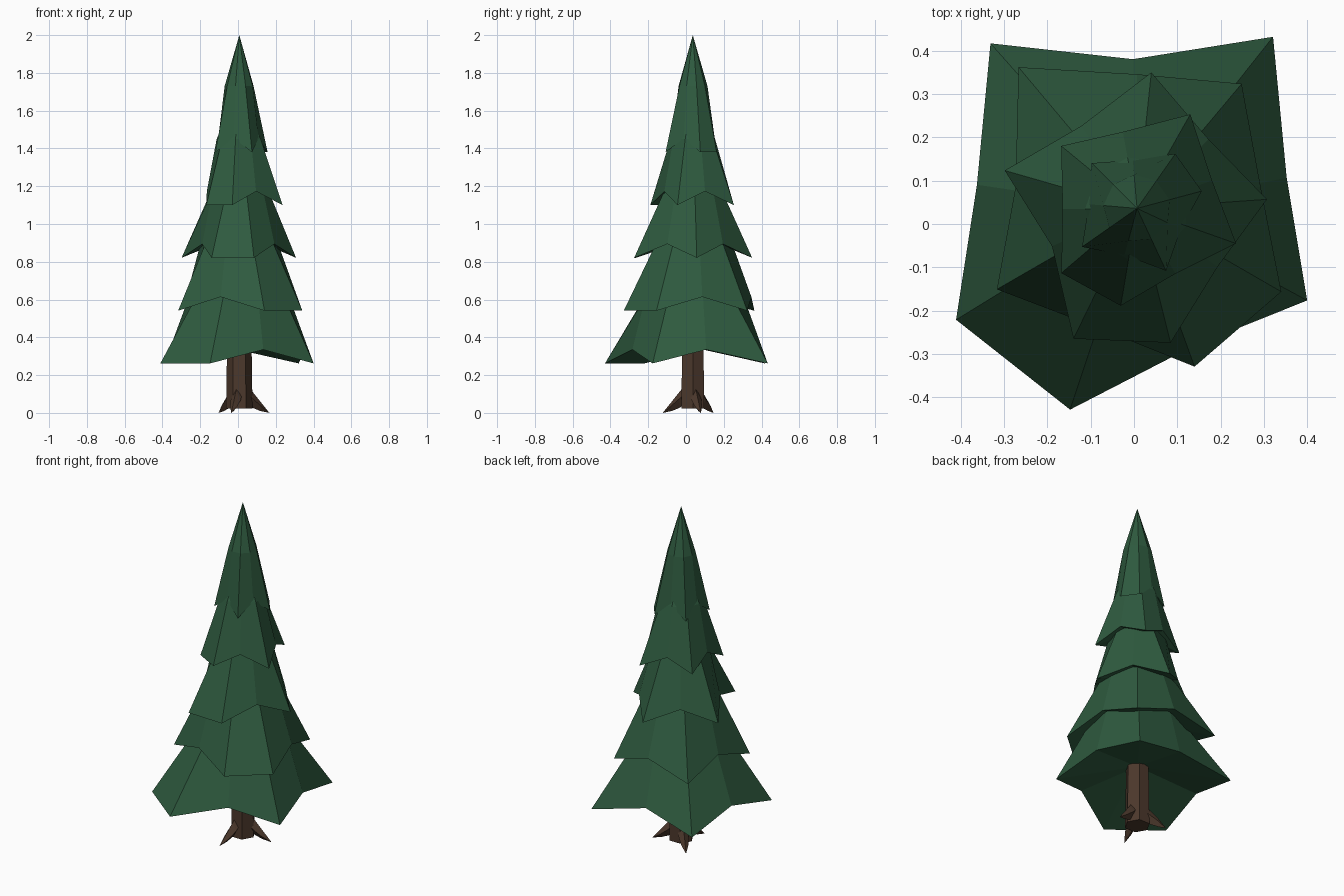
import bpy, bmesh, math
from mathutils import Vector

if "Cube" in bpy.data.objects:
    bpy.data.objects.remove(bpy.data.objects["Cube"])

CX, CY = 0.007, 0.036          # trunk axis


def material(name, rgb):
    m = bpy.data.materials.new(name)
    m.diffuse_color = (*rgb, 1)
    m.use_nodes = True
    m.node_tree.nodes["Principled BSDF"].inputs["Base Color"].default_value = m.diffuse_color
    return m


GREEN = material("pine_green", (0.028, 0.104, 0.050))
BROWN = material("bark_brown", (0.072, 0.040, 0.025))


def finish(bm, name, mat):
    bmesh.ops.recalc_face_normals(bm, faces=bm.faces)
    me = bpy.data.meshes.new(name)
    bm.to_mesh(me)
    bm.free()
    me.materials.append(mat)
    ob = bpy.data.objects.new(name, me)
    bpy.context.collection.objects.link(ob)
    return ob


def polar(r, deg, z):
    a = math.radians(deg)
    return Vector((CX + r * math.cos(a), CY + r * math.sin(a), z))


def skin(bm, rings):
    """Join consecutive closed rings with quads."""
    for lo, hi in zip(rings, rings[1:]):
        n = len(lo)
        for i in range(n):
            j = (i + 1) % n
            bm.faces.new((lo[i], lo[j], hi[j], hi[i]))


def fan(bm, ring, tip):
    for i in range(len(ring)):
        bm.faces.new((ring[i], ring[(i + 1) % len(ring)], tip))


def tier(name, z, start, mid_r, radii):
    """Nine-sided jagged cone: drooping tips, raised notches, hollow underside."""
    bm = bmesh.new()
    tips = (0, 1, 3, 5, 7)
    rim = [bm.verts.new(polar(r, start + 40 * i, z if i in tips else z + 0.073))
           for i, r in enumerate(radii)]
    mid = [bm.verts.new(polar(mid_r, start + 40 * i, z + 0.35)) for i in range(9)]
    skin(bm, [rim, mid])
    fan(bm, mid, bm.verts.new(polar(0, 0, z + 0.62)))
    fan(bm, rim, bm.verts.new(polar(0, 0, z + 0.13)))
    finish(bm, name, GREEN)


# foliage tiers, bottom to top
tier("foliage_1", 0.262, 211.6, 0.27,
     (.491, .49, .344, .447, .353, .506, .345, .51, .374))
tier("foliage_2", 0.541, 290, 0.21,
     (.389, .385, .29, .376, .31, .426, .285, .374, .29))
tier("foliage_3", 0.821, 244, 0.157,
     (.335, .32, .23, .301, .23, .316, .23, .318, .215))
tier("foliage_4", 1.10, 220.5, 0.12,
     (.23, .228, .175, .243, .185, .25, .18, .227, .172))
tier("foliage_5", 1.38, 15, 0.078,
     (.155, .154, .112, .148, .112, .155, .112, .159, .112))

# trunk
bm = bmesh.new()
rings = [[bm.verts.new(polar(r, 60 * i, z)) for i in range(6)]
         for r, z in ((0.07, 0.022), (0.062, 0.55))]
skin(bm, rings)
bm.faces.new(rings[0])
bm.faces.new(rings[1])
finish(bm, "trunk", BROWN)

# three curved, tapering roots
for k, (ang, reach) in enumerate(((15, 0.165), (135, 0.155), (255, 0.165))):
    bm = bmesh.new()
    side = Vector((-math.sin(math.radians(ang)), math.cos(math.radians(ang)), 0))
    rings = []
    for r, top, bot, w in ((0.04, 0.15, 0.05, 0.026),
                           (0.07, 0.115, 0.028, 0.028),
                           (0.115, 0.06, 0.01, 0.02)):
        m = (top + bot) / 2
        rings.append([bm.verts.new(p) for p in (
            polar(r, ang, top), polar(r, ang, m) + side * w,
            polar(r, ang, bot), polar(r, ang, m) - side * w)])
    skin(bm, rings)
    bm.faces.new(rings[0])
    fan(bm, rings[-1], bm.verts.new(polar(reach, ang, 0.0)))
    finish(bm, f"root_{k + 1}", BROWN)
